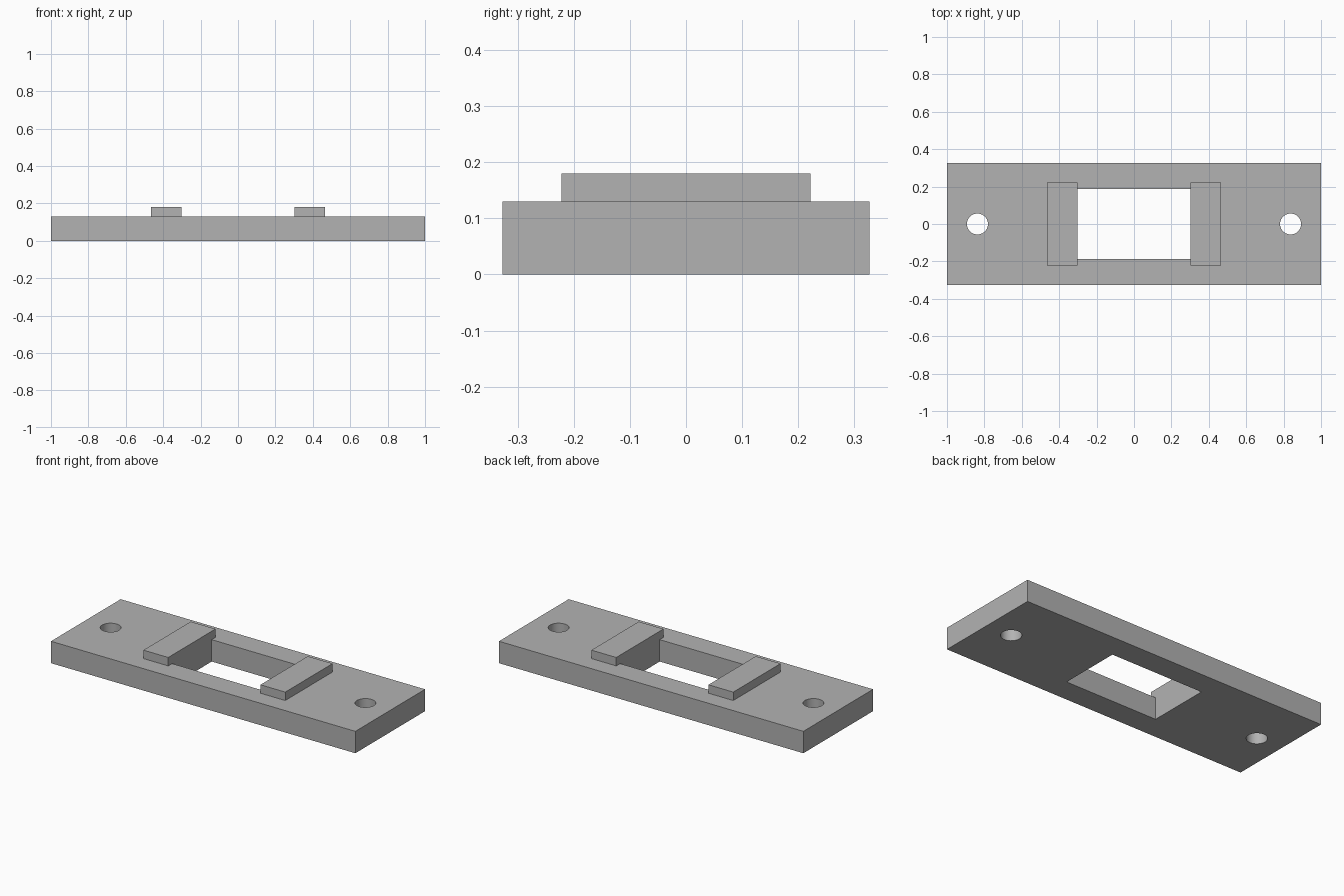
import bpy
import math

old = bpy.data.objects.get("Cube")
if old:
    bpy.data.objects.remove(old, do_unlink=True)

# Overall dimensions
LENGTH, WIDTH, THICK = 2.0, 0.654, 0.13
OPEN_X, OPEN_Y = 0.303, 0.186
PAD_END, PAD_Y, TOP = 0.466, 0.222, 0.18
HOLE_X, HOLE_R = 0.837, 0.056

# Single grey material
grey = bpy.data.materials.new("plain grey")
grey.use_nodes = True
colour = (0.448, 0.448, 0.448, 1)
grey.diffuse_color = colour
grey.node_tree.nodes["Principled BSDF"].inputs["Base Color"].default_value = colour


def finish(name):
    obj = bpy.context.object
    obj.name = name
    bpy.ops.object.transform_apply(location=False, rotation=False, scale=True)
    obj.data.materials.append(grey)
    return obj


def box(name, x0, x1, half_y, z0, z1):
    bpy.ops.mesh.primitive_cube_add(size=1, location=((x0 + x1) / 2, 0, (z0 + z1) / 2))
    bpy.context.object.scale = (x1 - x0, 2 * half_y, z1 - z0)
    return finish(name)


# Base plate
plate = box("base_plate", -LENGTH / 2, LENGTH / 2, WIDTH / 2, 0, THICK)

# Cutters for the central opening and the two screw holes
cutters = [box("opening_cutter", -OPEN_X, OPEN_X, OPEN_Y, -THICK, 2 * THICK)]
for side in (-1, 1):
    bpy.ops.mesh.primitive_cylinder_add(vertices=48, radius=HOLE_R, depth=3 * THICK,
                                        location=(side * HOLE_X, 0, THICK / 2))
    cutters.append(finish("screw_hole_cutter"))

bpy.ops.object.select_all(action="DESELECT")
plate.select_set(True)
bpy.context.view_layer.objects.active = plate
for cutter in cutters:
    cutter.hide_render = True
    cut = plate.modifiers.new("cut", "BOOLEAN")
    cut.operation = "DIFFERENCE"
    cut.solver = "EXACT"
    cut.object = cutter
    bpy.ops.object.modifier_apply(modifier=cut.name)
for cutter in cutters:
    bpy.data.objects.remove(cutter, do_unlink=True)
bpy.ops.object.shade_smooth_by_angle(angle=math.radians(30))

# Raised pads flush with the ends of the opening
box("left_pad", OPEN_X, PAD_END, PAD_Y, THICK, TOP)
box("right_pad", -PAD_END, -OPEN_X, PAD_Y, THICK, TOP)
